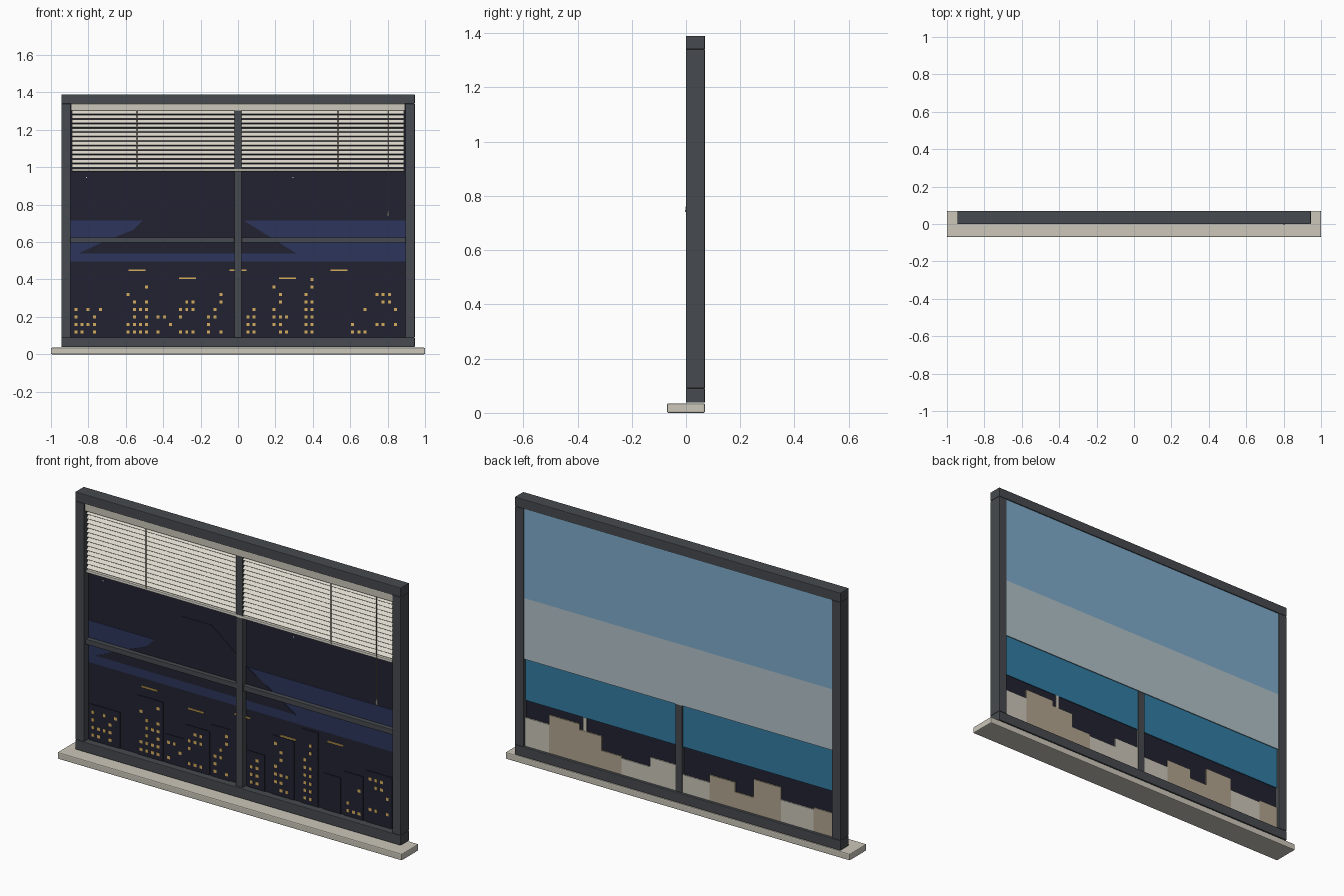
import bpy, bmesh, math, random
from mathutils import Matrix

random.seed(4)
cube = bpy.data.objects.get("Cube")
if cube:
    bpy.data.objects.remove(cube)


def material(name, rgb):
    lin = [((c / 255 + 0.055) / 1.055) ** 2.4 for c in rgb] + [1]
    m = bpy.data.materials.new(name)
    m.use_nodes = True
    m.diffuse_color = lin
    m.node_tree.nodes["Principled BSDF"].inputs["Base Color"].default_value = lin
    return m


FRAME = material("charcoal", (70, 74, 78))
CREAM = material("cream", (204, 199, 186))
SLAT = material("slat_white", (222, 217, 206))
NIGHT = material("night_navy", (34, 34, 50))
DUSK = material("dusk_blue", (45, 53, 92))
GLOW = material("window_yellow", (215, 175, 95))
SKY = material("day_sky", (126, 172, 203))
HAZE = material("pale_haze", (178, 194, 202))
SEA = material("deep_teal", (50, 125, 163))
STONE = material("beige_stone", (178, 165, 144))


def finish(name, bm, mat, bevel=0):
    me = bpy.data.meshes.new(name)
    bmesh.ops.recalc_face_normals(bm, faces=bm.faces)
    bm.to_mesh(me)
    bm.free()
    me.materials.append(mat)
    ob = bpy.data.objects.new(name, me)
    bpy.context.collection.objects.link(ob)
    if bevel:
        mod = ob.modifiers.new("soft_edges", "BEVEL")
        mod.width = bevel
        mod.segments = 2
    return ob


def add_box(bm, x, y, z, tilt=0):
    """Add a box from (min, max) ranges, tilted about its own x axis."""
    mid = [(a + b) / 2 for a, b in (x, y, z)]
    size = [b - a for a, b in (x, y, z)]
    mat = (Matrix.Translation(mid) @ Matrix.Rotation(tilt, 4, "X")
           @ Matrix.Diagonal(size + [1]))
    bmesh.ops.create_cube(bm, size=1, matrix=mat)


def box(name, x, y, z, mat, bevel=0):
    bm = bmesh.new()
    add_box(bm, x, y, z)
    return finish(name, bm, mat, bevel)


def rod(name, x, y, z, r, mat, r_top=None):
    bm = bmesh.new()
    bmesh.ops.create_cone(bm, cap_ends=True, segments=8, radius1=r,
                          radius2=r if r_top is None else r_top, depth=z[1] - z[0],
                          matrix=Matrix.Translation((x, y, sum(z) / 2)))
    return finish(name, bm, mat)


# Sill and outer frame
DEPTH = (0, 0.07)
box("sill", (-1, 1), (-0.07, 0.07), (0, 0.035), CREAM, 0.005)
box("bottom_rail", (-0.945, 0.945), DEPTH, (0.038, 0.09), FRAME, 0.003)
box("top_rail", (-0.945, 0.945), DEPTH, (1.34, 1.39), FRAME, 0.003)
for side, s in (("left", 1), ("right", -1)):
    box(side + "_stile", sorted((s * 0.895, s * 0.945)), DEPTH, (0.09, 1.34), FRAME, 0.003)
    box(side + "_crossbar", sorted((s * 0.02, s * 0.895)), (0.014, 0.04),
        (0.598, 0.625), FRAME, 0.002)
box("mullion", (-0.02, 0.02), (0.01, 0.06), (0.09, 1.34), FRAME, 0.002)

# Night scene facing the front
W = (-0.896, 0.896)
box("night_panel", W, (0.04, 0.044), (0.089, 1.341), NIGHT)
box("dusk_band", W, (0.0385, 0.04), (0.495, 0.715), DUSK)

bm = bmesh.new()
outline = [(-0.85, 0.54), (-0.7, 0.61), (-0.56, 0.665), (-0.51, 0.715), (-0.36, 0.88),
           (-0.18, 0.88), (0.03, 0.715), (0.2, 0.61), (0.31, 0.54)]
face = bm.faces.new([bm.verts.new((x, 0.037, z)) for x, z in outline])
ext = bmesh.ops.extrude_face_region(bm, geom=[face])
bmesh.ops.translate(bm, vec=(0, 0.002, 0),
                    verts=[v for v in ext["geom"] if isinstance(v, bmesh.types.BMVert)])
finish("mountain", bm, NIGHT)

# Dark towers: (left, right, lit rows, chance a window is lit)
TOWERS = [(-0.89, -0.71, 4, .4), (-0.61, -0.46, 7, .6), (-0.45, -0.34, 3, .4),
          (-0.33, -0.19, 5, .42), (-0.18, -0.07, 6, .4), (0.03, 0.13, 4, .5),
          (0.17, 0.3, 7, .36), (0.34, 0.44, 9, .5), (0.47, 0.57, 4, .4),
          (0.59, 0.7, 5, .42), (0.72, 0.87, 6, .42)]
towers, lights = bmesh.new(), bmesh.new()
for x0, x1, rows, chance in TOWERS:
    add_box(towers, (x0, x1), (0.036, 0.0395), (0.089, 0.12 + rows * 0.04))
    cols = int((x1 - x0 - 0.01) / 0.033)
    for c in range(cols):
        for r in range(rows):
            if random.random() < chance * (1.3 - 0.6 * r / rows):
                x = x0 + 0.023 + c * 0.033
                z = 0.12 + r * 0.04
                add_box(lights, (x - 0.008, x + 0.008), (0.0345, 0.036), (z - 0.008, z + 0.008))
finish("dark_towers", towers, NIGHT)
finish("lit_windows", lights, GLOW)

bm = bmesh.new()
for x, z in ((-0.54, 0.45), (0, 0.45), (0.54, 0.45), (-0.27, 0.407), (0.265, 0.407)):
    add_box(bm, (x - 0.046, x + 0.046), (0.0345, 0.04), (z - 0.004, z + 0.004))
finish("roof_lights", bm, GLOW)
bm = bmesh.new()
for x in (-0.81, 0.295):
    add_box(bm, (x - 0.003, x + 0.003), (0.037, 0.04), (0.942, 0.948))
finish("stars", bm, SLAT)

# Day scene facing the back
box("day_sky", W, (0.061, 0.065), (0.87, 1.341), SKY)
box("haze_band", W, (0.061, 0.065), (0.55, 0.87), HAZE)
box("sea_band", W, (0.05, 0.054), (0.33, 0.56), SEA)
SKYLINE = [(0.895, 0.24, CREAM), (0.755, 0.29, STONE), (0.58, 0.26, STONE),
           (0.45, 0.185, STONE), (0.335, 0.175, CREAM), (0.17, 0.225, CREAM),
           (0.02, 0.185, CREAM), (-0.175, 0.225, STONE), (-0.325, 0.175, STONE),
           (-0.43, 0.27, STONE), (-0.59, 0.205, CREAM), (-0.78, 0.215, STONE)]
ends = [s[0] for s in SKYLINE[1:]] + [-0.895]
for i, ((x1, top, mat), x0) in enumerate(zip(SKYLINE, ends)):
    box(f"day_building_{i + 1}", (x0, x1), (0.05, 0.056), (0.089, top), mat)
box("chimney", (0.54, 0.56), (0.05, 0.055), (0.24, 0.33), CREAM)

# Blind: headrail, tilted slats either side of the mullion, bottom rail, cords
box("blind_headrail", (-0.893, 0.893), (0.004, 0.036), (1.302, 1.34), CREAM, 0.002)
box("blind_bottom_rail", (-0.888, 0.888), (0.008, 0.034), (0.978, 0.992), SLAT, 0.002)
bm = bmesh.new()
for i in range(13):
    z = 1.008 + i * 0.0238
    for x in ((-0.888, -0.02), (0.02, 0.888)):
        add_box(bm, x, (0.007, 0.034), (z - 0.001, z + 0.001), math.radians(42))
finish("blind_slats", bm, SLAT)
for x in (-0.54, 0.535):
    rod("ladder_cord", x, 0.008, (0.985, 1.305), 0.002, STONE)
rod("pull_cord", 0.803, 0.003, (0.76, 1.305), 0.002, STONE)
rod("cord_tassel", 0.803, 0.003, (0.74, 0.768), 0.007, CREAM, 0.003)
